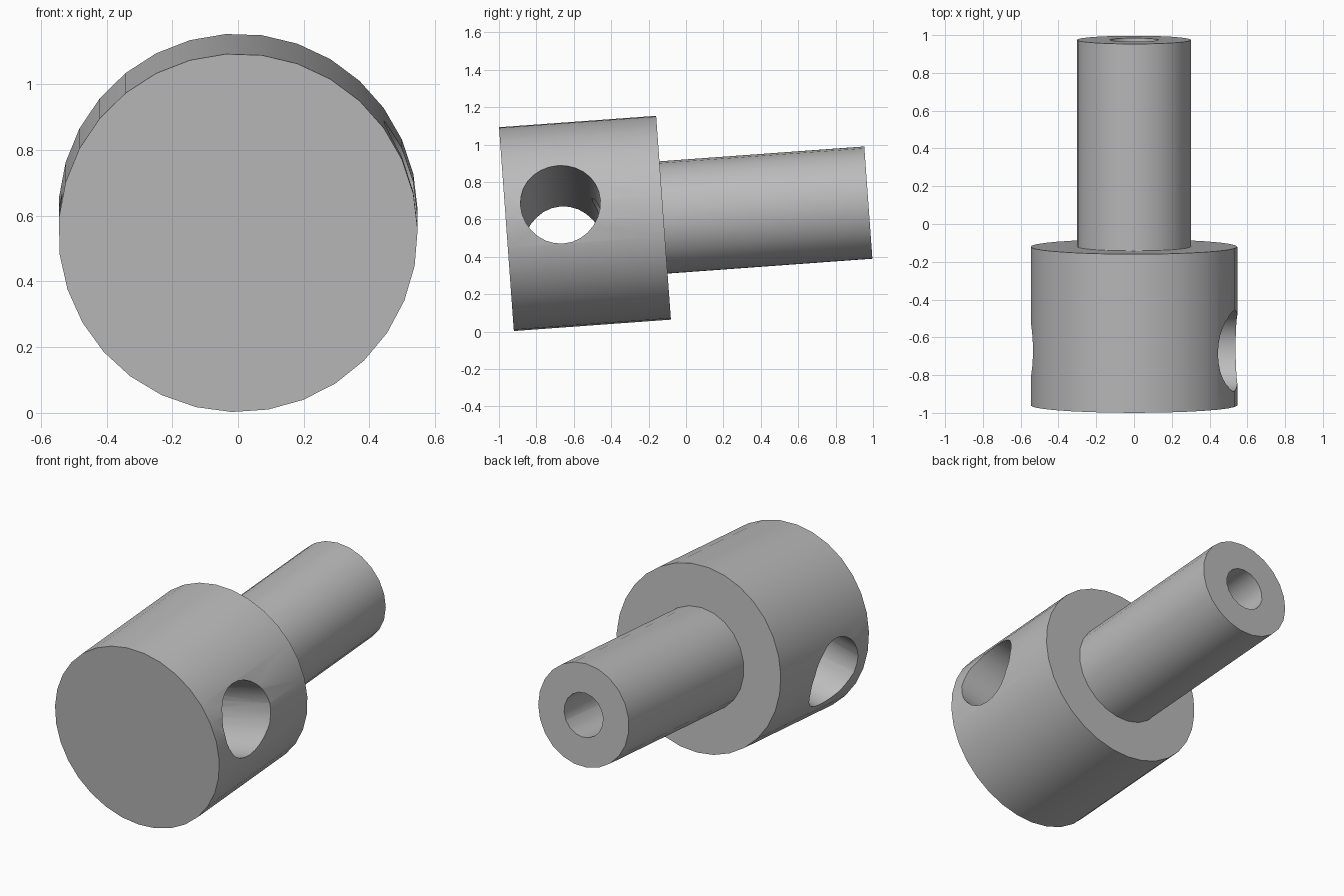
import bpy, bmesh
from math import radians
from mathutils import Matrix

cube = bpy.data.objects.get("Cube")
if cube:
    bpy.data.objects.remove(cube, do_unlink=True)

metal = bpy.data.materials.new("plain grey metal")
metal.use_nodes = True
GREY = (0.5, 0.5, 0.5, 1)
metal.diffuse_color = GREY
metal.node_tree.nodes["Principled BSDF"].inputs["Base Color"].default_value = GREY

# Local frame: the turned axis is +y from the front face, the cross hole runs along x
FRAME = (Matrix.Translation((0, -0.96, 0.548))
         @ Matrix.Rotation(radians(4.15), 4, 'X')
         @ Matrix.Rotation(radians(-12.6), 4, 'Y'))
ALONG_Y = Matrix.Rotation(radians(-90), 4, 'X') @ Matrix.Rotation(radians(-90), 4, 'Z')
ALONG_X = Matrix.Rotation(radians(90), 4, 'Y')


def cylinder(name, radius, start, end, sides, turn=ALONG_Y, offset=(0, 0, 0)):
    bm = bmesh.new()
    bmesh.ops.create_cone(bm, cap_ends=True, segments=sides, radius1=radius,
                          radius2=radius, depth=end - start)
    place = Matrix.Translation(offset) @ turn @ Matrix.Translation((0, 0, (start + end) / 2))
    bm.transform(place)
    mesh = bpy.data.meshes.new(name)
    bm.to_mesh(mesh)
    bm.free()
    mesh.materials.append(metal)
    obj = bpy.data.objects.new(name, mesh)
    bpy.context.collection.objects.link(obj)
    obj.matrix_world = FRAME
    return obj


def combine(target, tool, operation):
    tool.hide_render = True
    mod = target.modifiers.new(operation.lower(), 'BOOLEAN')
    mod.operation = operation
    mod.solver = 'EXACT'
    mod.object = tool
    bpy.context.view_layer.objects.active = target
    bpy.ops.object.modifier_apply(modifier=mod.name)
    bpy.data.objects.remove(tool, do_unlink=True)


HEAD, TOTAL, HOLE = 0.842, 1.94, 0.298

# Thick round head with a narrower shaft joined to its back
body = cylinder("head_and_shaft", 0.547, 0, HEAD, 31)
combine(body, cylinder("shaft", 0.302, HEAD - 0.1, TOTAL, 23), 'UNION')

# Cross hole through the head, and a bore from the shaft end that meets it
combine(body, cylinder("cross_hole", 0.214, -0.8, 0.8, 28, ALONG_X, (0, HOLE, 0)), 'DIFFERENCE')
combine(body, cylinder("bore", 0.13, HOLE, TOTAL + 0.1, 18), 'DIFFERENCE')

# Smooth round walls, crisp rims
bpy.ops.object.select_all(action='DESELECT')
body.select_set(True)
bpy.context.view_layer.objects.active = body
bpy.ops.object.shade_smooth_by_angle(angle=radians(30))
